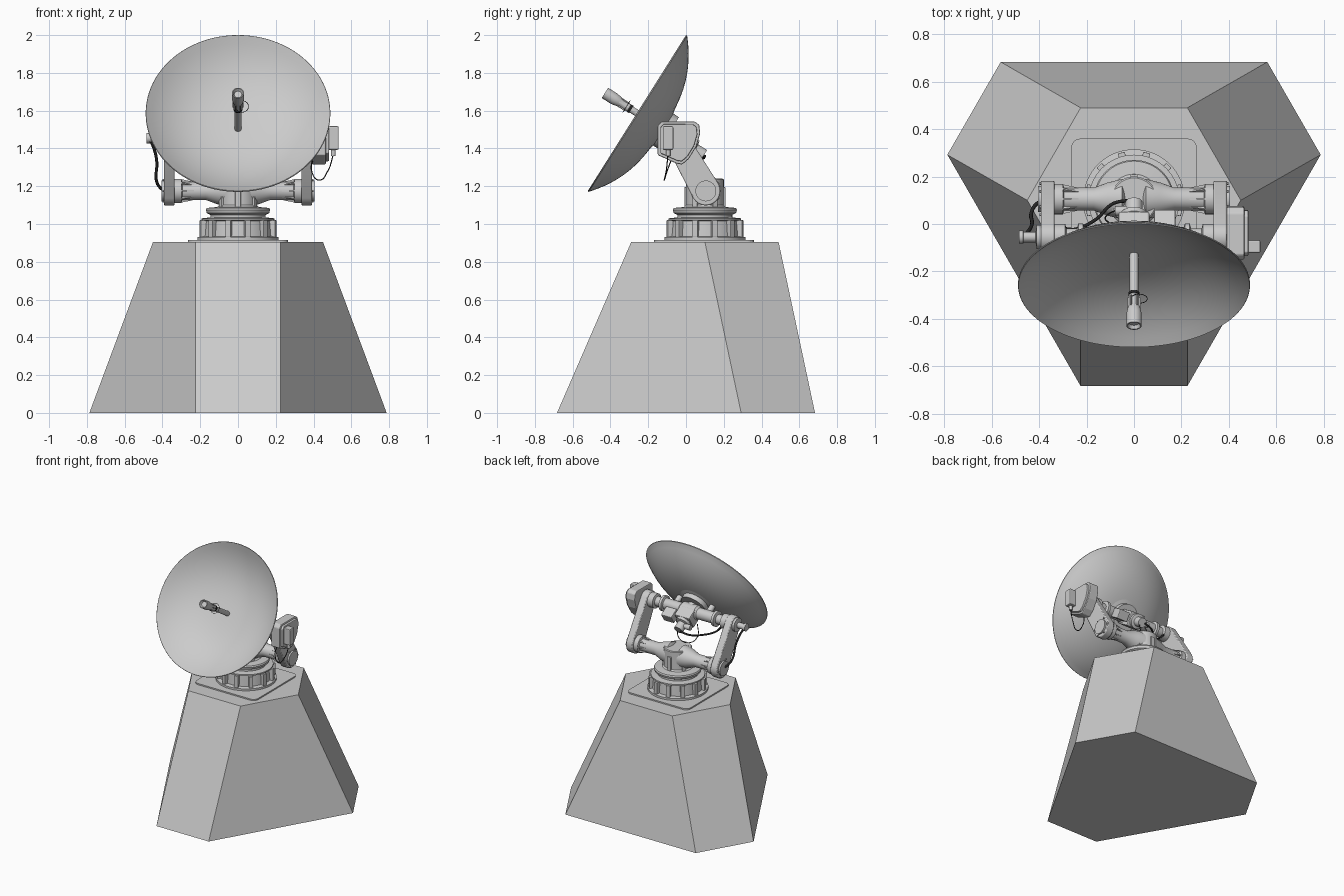
import bpy, bmesh, math
from mathutils import Vector, Matrix

if "Cube" in bpy.data.objects:
    bpy.data.objects.remove(bpy.data.objects["Cube"])

DARK = bpy.data.materials.new("cable_black")
DARK.diffuse_color = (0.02, 0.02, 0.02, 1)
DARK.use_nodes = True
DARK.node_tree.nodes["Principled BSDF"].inputs["Base Color"].default_value = DARK.diffuse_color


def finish(name, bm, smooth=True, bevel=0, mat=None):
    bmesh.ops.remove_doubles(bm, verts=bm.verts, dist=1e-5)
    bmesh.ops.recalc_face_normals(bm, faces=bm.faces)
    me = bpy.data.meshes.new(name)
    bm.to_mesh(me)
    bm.free()
    ob = bpy.data.objects.new(name, me)
    bpy.context.collection.objects.link(ob)
    if mat:
        me.materials.append(mat)
    if smooth:
        bpy.ops.object.select_all(action='DESELECT')
        bpy.context.view_layer.objects.active = ob
        ob.select_set(True)
        bpy.ops.object.shade_smooth_by_angle(angle=math.radians(35))
    if bevel:
        m = ob.modifiers.new("bevel", 'BEVEL')
        m.width, m.segments = bevel, 2
    return ob


def revolve(name, prof, origin, axis, seg=48, mat=None):
    """Revolve (radius, height) points around an axis."""
    bm = bmesh.new()
    vs = [bm.verts.new((r, 0, h)) for r, h in prof]
    es = [bm.edges.new(p) for p in zip(vs, vs[1:])]
    bmesh.ops.spin(bm, geom=vs + es, cent=(0, 0, 0), axis=(0, 0, 1),
                   angle=2 * math.pi, steps=seg)
    q = Vector(axis).to_track_quat('Z', 'Y')
    bm.transform(Matrix.Translation(origin) @ q.to_matrix().to_4x4())
    return finish(name, bm, mat=mat)


def cyl(name, r, a, b, seg=32, mat=None):
    d = Vector(b) - Vector(a)
    return revolve(name, [(0, 0), (r, 0), (r, d.length), (0, d.length)], a, d, seg, mat)


def loft(name, a, b, bevel=0, smooth=False):
    """Solid between two matching outlines of 3D points."""
    bm = bmesh.new()
    va, vb = ([bm.verts.new(p) for p in o] for o in (a, b))
    bm.faces.new(va)
    bm.faces.new(vb)
    for i in range(len(a)):
        j = (i + 1) % len(a)
        bm.faces.new((va[i], va[j], vb[j], vb[i]))
    return finish(name, bm, smooth, bevel)


def plate_x(name, yz, x0, x1, bevel=0, smooth=True):
    return loft(name, [(x0, y, z) for y, z in yz], [(x1, y, z) for y, z in yz], bevel, smooth)


def box(name, loc, size, mat4=None, bevel=0.004):
    bm = bmesh.new()
    bmesh.ops.create_cube(bm, size=1, matrix=Matrix.Diagonal((*size, 1)))
    bm.transform(Matrix.Translation(loc) @ (mat4 or Matrix()))
    return finish(name, bm, False, bevel)


def cable(name, pts, r):
    cu = bpy.data.curves.new(name, 'CURVE')
    cu.dimensions = '3D'
    cu.bevel_depth, cu.bevel_resolution, cu.resolution_u = r, 2, 8
    cu.use_fill_caps = True
    sp = cu.splines.new('BEZIER')
    sp.bezier_points.add(len(pts) - 1)
    for p, c in zip(sp.bezier_points, pts):
        p.co = c
        p.handle_left_type = p.handle_right_type = 'AUTO'
    cu.materials.append(DARK)
    bpy.context.collection.objects.link(bpy.data.objects.new(name, cu))


def arc(cx, cy, r, a0, a1, n=12):
    return [(cx + r * math.cos(math.radians(a0 + (a1 - a0) * i / n)),
             cy + r * math.sin(math.radians(a0 + (a1 - a0) * i / n))) for i in range(n + 1)]


# Six-sided concrete base, narrowing upwards
bottom = [(-.225, -.683), (.225, -.683), (.787, .292), (.562, .683), (-.562, .683), (-.787, .292)]
top = [(-.225, -.29), (.225, -.29), (.45, .1), (.225, .49), (-.225, .49), (-.45, .1)]
loft("base", [(x, y, 0) for x, y in bottom], [(x, y, .905) for x, y in top])

# Rounded square mounting plate
sq = []
for i, (sx, sy) in enumerate([(1, 1), (-1, 1), (-1, -1), (1, -1)]):
    sq += arc(sx * .225, .095 + sy * .225, .04, i * 90, i * 90 + 90, 6)
loft("mounting_plate", [(x, y, .9) for x, y in sq], [(x, y, .915) for x, y in sq])

# Pedestal drum, turntable and column
revolve("pedestal", [(0, .91), (.215, .91), (.215, .93), (.185, .935), (.178, 1.015), (.192, 1.02),
                     (.192, 1.03), (.145, 1.035), (.145, 1.048), (.165, 1.058), (.17, 1.075),
                     (.165, 1.085), (.11, 1.09), (.1, 1.1), (.1, 1.235), (.094, 1.24), (0, 1.24)],
        (0, .1, 0), (0, 0, 1), 64)
for i in range(12):
    a = math.radians(30 * i + 15)
    box("drum_rib", (.19 * math.cos(a), .1 + .19 * math.sin(a), .975), (.035, .03, .09),
        Matrix.Rotation(a, 4, 'Z'), .003)
for i in range(6):
    a = math.radians(60 * i + 30)
    box("column_rib", (.1 * math.cos(a), .1 + .1 * math.sin(a), 1.14), (.018, .03, .11),
        Matrix.Rotation(a, 4, 'Z'), .003)

# Key points: lower cross tube, elevation axle, dish axis
CY, CZ = .105, 1.175
AY, AZ = -.055, 1.455
RIM = Vector((0, -.26, 1.5875))
N = Vector((0, -.846, .533))
axle = Vector((0, AY, AZ))

for s, side in ((-1, "left"), (1, "right")):
    # Cross tube with end flanges and gussets
    revolve(side + "_cross_tube", [(0, 0), (.085, .05), (.07, .11), (.048, .17), (.048, .295),
                                   (.064, .3), (.064, .335), (0, .335)], (0, CY, CZ), (s, 0, 0))
    for i in range(8):
        a = math.radians(45 * i)
        u = Vector((0, math.cos(a), math.sin(a)))
        t = Vector((0, -u.z, u.y)) * .004
        c = Vector((0, CY, CZ))
        tri = [c + Vector((s * x, 0, 0)) + u * r for x, r in ((.3, .04), (.3, .062), (.225, .046), (.225, .04))]
        loft(side + "_tube_gusset", [p - t for p in tri], [p + t for p in tri])
    # Tapered swing arm
    tilt = math.degrees(math.atan2(AZ - CZ, AY - CY))
    prof = arc(CY, CZ, .077, tilt + 90, tilt + 270) + arc(AY, AZ, .062, tilt - 90, tilt + 90)
    plate_x(side + "_arm", prof, s * .335, s * .392, .006)
    cyl(side + "_arm_lower_cap", .055, (s * .39, CY, CZ), (s * .405, CY, CZ))
    for i in range(6):
        a = math.radians(60 * i)
        p = (CY + .066 * math.cos(a), CZ + .066 * math.sin(a))
        cyl(side + "_arm_bolt", .006, (s * .39, *p), (s * .399, *p), 6)
    # Upper axle tube with bearings
    revolve(side + "_axle", [(0, 0), (.055, 0), (.055, .06), (.042, .075), (.042, .21), (.058, .215),
                             (.058, .235), (.036, .24), (.036, .285), (.055, .29), (.055, .335),
                             (0, .335)], axle, (s, 0, 0))
    # Brackets joining the axle to the dish
    d = axle + Vector((s * .14, 0, 0))
    cyl(side + "_dish_strut", .022, d, d + N * .085, 20)

# Left bearing hub with pin
revolve("left_hub", [(0, .38), (.05, .38), (.05, .41), (.022, .415), (.022, .465), (.028, .467),
                     (.028, .485), (0, .485)], axle, (-1, 0, 0))

# Right drive housing with cover and switch box
house = [(-.15, 1.365), (-.15, 1.52), (-.13, 1.543), (.045, 1.543), (.07, 1.525), (.075, 1.48),
         (.055, 1.41), (.015, 1.345), (-.02, 1.315), (-.05, 1.32)]
plate_x("drive_housing", house, .39, .465, .006, False)
ins = [(-.04 + (y + .04) * .87, 1.44 + (z - 1.44) * .87) for y, z in house]
plate_x("drive_cover", ins, .46, .482, .005, False)
box("switch_box", (.505, -.095, 1.455), (.055, .055, .125), bevel=.006)
cyl("switch_gland", .012, (.505, -.095, 1.36), (.505, -.095, 1.4), 16)

# Central gearbox and motor behind the dish
hub = [(0, -.085), (.06, -.085), (.06, -.06), (.048, -.055), (.048, .09), (.055, .095),
       (.055, .115), (.035, .12), (.035, .175), (0, .175)]
revolve("rear_motor", hub, axle, -N)
R = N.to_track_quat('Z', 'Y').to_matrix().to_4x4()
box("gearbox", axle - N * .05, (.13, .11, .09), R, .008)
box("control_box", axle + Vector((.13, 0, 0)) - N * .075, (.09, .07, .08), R, .006)
cyl("motor_side_port", .02, axle - N * .13, axle - N * .13 + Vector((-.08, 0, 0)), 20)

# Thin curved dish
DR, DD, K = .487, .155, 14
inner = [(DR * i / K, -DD * (1 - (i / K) ** 2.7)) for i in range(K + 1)]
outer = [(r, h - .008) for r, h in reversed(inner)]
revolve("dish", inner + [(DR + .002, -.002), (DR + .002, -.007)] + outer, RIM, N, 96)
revolve("dish_back_plate", [(0, -.2), (.1, -.2), (.1, -.165), (.13, -.158), (0, -.158)], RIM, N)

# Feed tube and horn
revolve("feed_horn", [(0, -.157), (.018, -.157), (.018, .045), (.022, .05), (.022, .1), (.026, .11),
                      (.032, .14), (.032, .2), (.027, .2), (.02, .185), (0, .185)], RIM, N, 32)
for i in range(6):
    a = math.radians(60 * i)
    off = R @ Vector((.023 * math.cos(a), .023 * math.sin(a), 0))
    box("horn_fin", RIM + N * .085 + off, (.01, .005, .05), R @ Matrix.Rotation(a, 4, 'Z'), 0)
revolve("feed_ring", [(.015, .035), (.023, .035), (.023, .047), (.015, .047)], RIM, N, 32, DARK)
cable("feed_wire", [RIM + N * .065 + R @ Vector((.02 + .036 * math.cos(i * .75 - 2.6),
                    .036 * math.sin(i * .75 - 2.6), 0)) for i in range(8)], .0015)

# Cables
cable("left_arm_cable", [(-.47, -.06, 1.455), (-.445, -.03, 1.4), (-.43, .0, 1.33), (-.432, .05, 1.23),
                         (-.41, .085, 1.19), (-.38, .1, 1.17)], .008)
cable("rear_cable", [(-.02, .1, 1.36), (-.09, .085, 1.345), (-.16, .02, 1.34), (-.24, -.02, 1.37),
                     (-.29, -.02, 1.42)], .007)
cable("rear_loop_wire", [(.02, .08, 1.37), (0, .08, 1.29), (-.07, .06, 1.27), (-.12, .03, 1.32),
                         (-.1, 0, 1.4)], .003)
cable("drive_loop_wire", [(.505, -.095, 1.37), (.475, -.105, 1.28), (.43, -.115, 1.232),
                          (.39, -.1, 1.28), (.4, -.07, 1.36)], .003)
